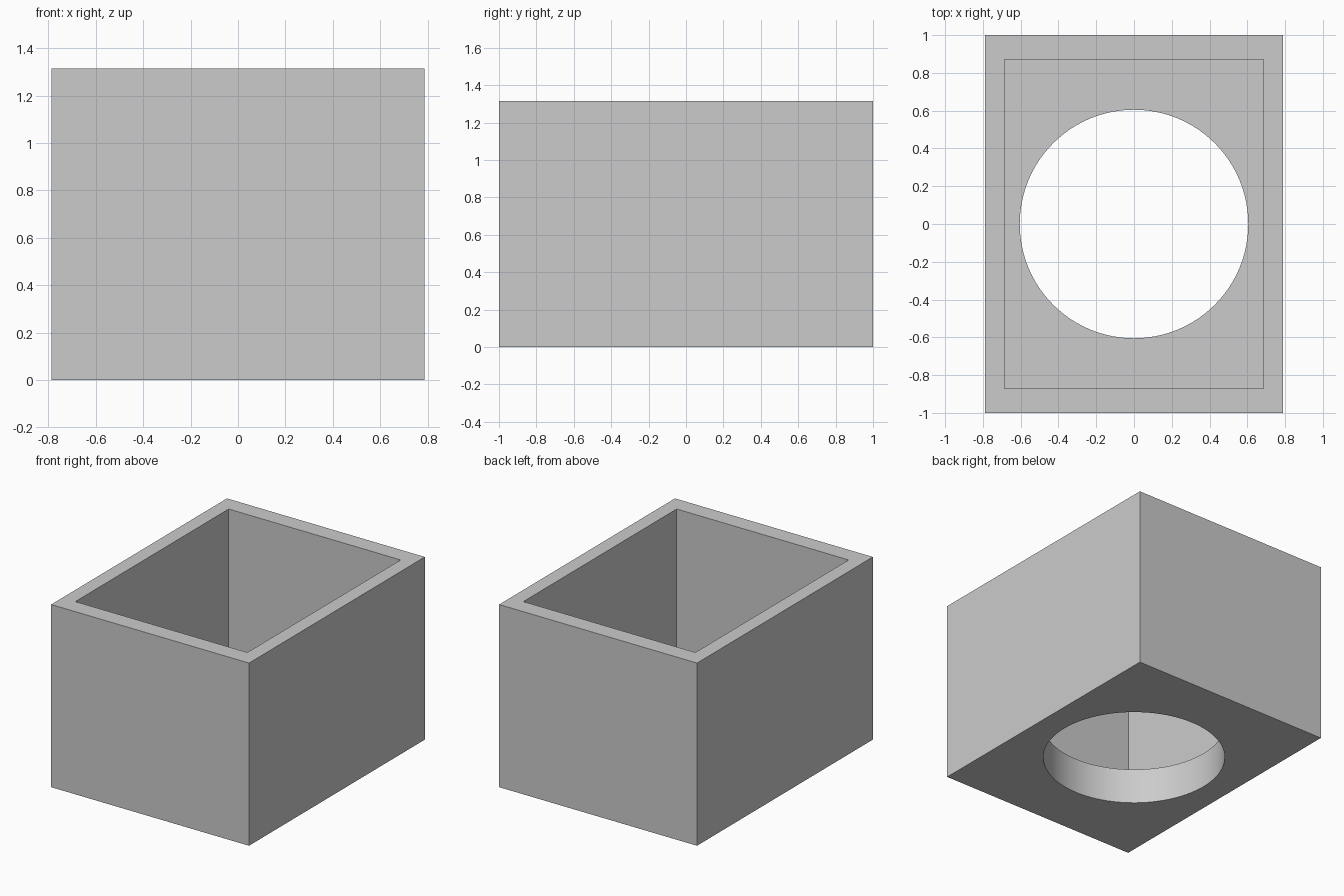
import bpy
import bmesh
import math

if "Cube" in bpy.data.objects:
    bpy.data.objects.remove(bpy.data.objects["Cube"])

# Overall sizes
HALF_X, HALF_Y, HEIGHT = 0.788, 1.0, 1.315
IN_X, IN_Y = 0.685, 0.872
FLOOR = 0.256
HOLE_R = 0.605
SEGMENTS = 96

grey = bpy.data.materials.new("light_grey")
grey.diffuse_color = (0.6, 0.6, 0.6, 1)
grey.use_nodes = True
grey.node_tree.nodes["Principled BSDF"].inputs["Base Color"].default_value = grey.diffuse_color


def new_object(name, bm):
    mesh = bpy.data.meshes.new(name)
    bm.to_mesh(mesh)
    bm.free()
    mesh.materials.append(grey)
    obj = bpy.data.objects.new(name, mesh)
    bpy.context.collection.objects.link(obj)
    return obj


def box(name, hx, hy, z0, z1):
    bm = bmesh.new()
    bmesh.ops.create_cube(bm, size=1)
    bmesh.ops.scale(bm, vec=(2 * hx, 2 * hy, z1 - z0), verts=bm.verts)
    bmesh.ops.translate(bm, vec=(0, 0, (z0 + z1) / 2), verts=bm.verts)
    return new_object(name, bm)


def cylinder(name, radius, z0, z1):
    bm = bmesh.new()
    bmesh.ops.create_cone(bm, cap_ends=True, segments=SEGMENTS,
                          radius1=radius, radius2=radius, depth=z1 - z0)
    bmesh.ops.translate(bm, vec=(0, 0, (z0 + z1) / 2), verts=bm.verts)
    return new_object(name, bm)


# Open box with a round hole through its floor
housing = box("box_housing", HALF_X, HALF_Y, 0, HEIGHT)
cavity = box("cavity_cutter", IN_X, IN_Y, FLOOR, HEIGHT + 0.2)
hole = cylinder("floor_hole_cutter", HOLE_R, -0.2, FLOOR + 0.2)

for cutter in (cavity, hole):
    mod = housing.modifiers.new(cutter.name, 'BOOLEAN')
    mod.operation = 'DIFFERENCE'
    mod.solver = 'EXACT'
    mod.object = cutter
    cutter.hide_render = True

# Apply the cuts and remove the cutters
bpy.context.view_layer.objects.active = housing
housing.select_set(True)
for mod in list(housing.modifiers):
    bpy.ops.object.modifier_apply(modifier=mod.name)
for cutter in (cavity, hole):
    bpy.data.objects.remove(cutter)

# Smooth hole wall, crisp box edges
bpy.ops.object.select_all(action='DESELECT')
housing.select_set(True)
bpy.ops.object.shade_smooth_by_angle(angle=math.radians(30))
